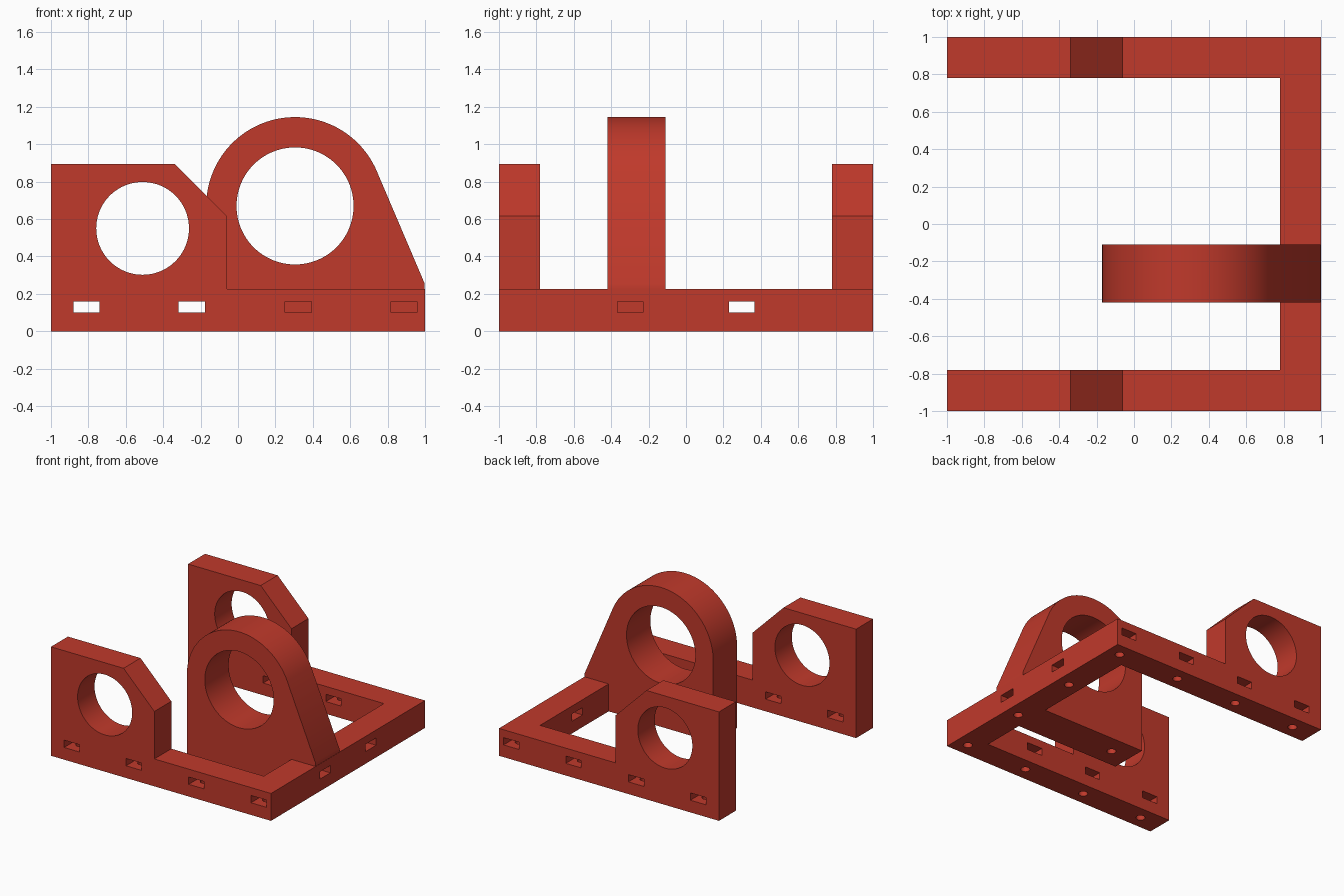
import bpy, bmesh, math

if "Cube" in bpy.data.objects:
    bpy.data.objects.remove(bpy.data.objects["Cube"])

red = bpy.data.materials.new("brick red")
red.diffuse_color = (0.527, 0.041, 0.024, 1)
red.use_nodes = True
red.node_tree.nodes["Principled BSDF"].inputs["Base Color"].default_value = red.diffuse_color


def prism(name, points, y0, y1):
    """Extrude an (x, z) outline from y0 to y1."""
    bm = bmesh.new()
    face = bm.faces.new([bm.verts.new((x, y0, z)) for x, z in points])
    ext = bmesh.ops.extrude_face_region(bm, geom=[face])
    moved = [v for v in ext["geom"] if isinstance(v, bmesh.types.BMVert)]
    bmesh.ops.translate(bm, verts=moved, vec=(0, y1 - y0, 0))
    bmesh.ops.recalc_face_normals(bm, faces=bm.faces)
    mesh = bpy.data.meshes.new(name)
    bm.to_mesh(mesh)
    bm.free()
    mesh.materials.append(red)
    obj = bpy.data.objects.new(name, mesh)
    bpy.context.collection.objects.link(obj)
    return obj


def box(name, x0, x1, y0, y1, z0, z1):
    return prism(name, [(x0, z0), (x1, z0), (x1, z1), (x0, z1)], y0, y1)


def arc(cx, cz, r, a0, a1, n):
    return [(cx + r * math.cos(math.radians(a0 + (a1 - a0) * i / n)),
             cz + r * math.sin(math.radians(a0 + (a1 - a0) * i / n)))
            for i in range(n + 1)]


def bore(cx, cz, r, y0, y1):
    return prism("bore_cutter", arc(cx, cz, r, 0, 360, 96)[:-1], y0, y1)


def screw_hole(x, y):
    bpy.ops.mesh.primitive_cylinder_add(vertices=20, radius=0.035, depth=0.22,
                                        location=(x, y, 0.02))
    hole = bpy.context.object
    hole.name = "screw_hole_cutter"
    hole.data.materials.append(red)
    return hole


def combine(target, tool, operation):
    mod = target.modifiers.new("bool", "BOOLEAN")
    mod.operation, mod.object, mod.solver = operation, tool, "EXACT"
    bpy.context.view_layer.objects.active = target
    bpy.ops.object.modifier_apply(modifier=mod.name)
    bpy.data.objects.remove(tool)


BAR, TOP = 0.22, 0.225          # bar width and height
INNER = 1 - BAR

# U-shaped base with a chamfered bearing wall at the open end of each arm
arm = [(-1, 0), (1, 0), (1, TOP), (-0.06, TOP), (-0.06, 0.615),
       (-0.34, 0.895), (-1, 0.895)]
frame = prism("mounting_frame", arm, -1, -INNER)
combine(frame, prism("back_arm", arm, INNER, 1), "UNION")
combine(frame, box("cross_bar", INNER, 1, -0.9, 0.9, 0, TOP), "UNION")

# Rounded motor plate with a tangent sloping side
plate = [(-0.17, 0), (0.998, 0), (0.998, 0.255)] + arc(0.305, 0.67, 0.475, 23, 180, 64)
combine(frame, prism("motor_plate", plate, -0.42, -0.11), "UNION")

# Large bores
combine(frame, bore(0.305, 0.67, 0.313, -0.5, -0.05), "DIFFERENCE")
for y in (-0.89, 0.89):
    combine(frame, bore(-0.51, 0.55, 0.248, y - 0.2, y + 0.2), "DIFFERENCE")

# Nut slots through the arms, with screw holes from below
for x in (-0.81, -0.247, 0.322, 0.888):
    for s in (-1, 1):
        y0, y1 = sorted((s * 1.05, s * 0.775))
        combine(frame, box("slot_cutter", x - 0.07, x + 0.07, y0, y1, 0.1, 0.16), "DIFFERENCE")
        combine(frame, screw_hole(x, s * 0.89), "DIFFERENCE")

# Nut slots and screw holes in the cross bar
for y in (-0.297, 0.297):
    combine(frame, box("slot_cutter", 0.775, 1.05, y - 0.068, y + 0.068, 0.1, 0.16), "DIFFERENCE")
    combine(frame, screw_hole(0.89, y), "DIFFERENCE")

# Screw hole under the free end of the motor plate
combine(frame, screw_hole(0.0, -0.265), "DIFFERENCE")

bpy.ops.object.select_all(action="DESELECT")
frame.select_set(True)
bpy.context.view_layer.objects.active = frame
bpy.ops.object.shade_smooth_by_angle(angle=math.radians(25))
